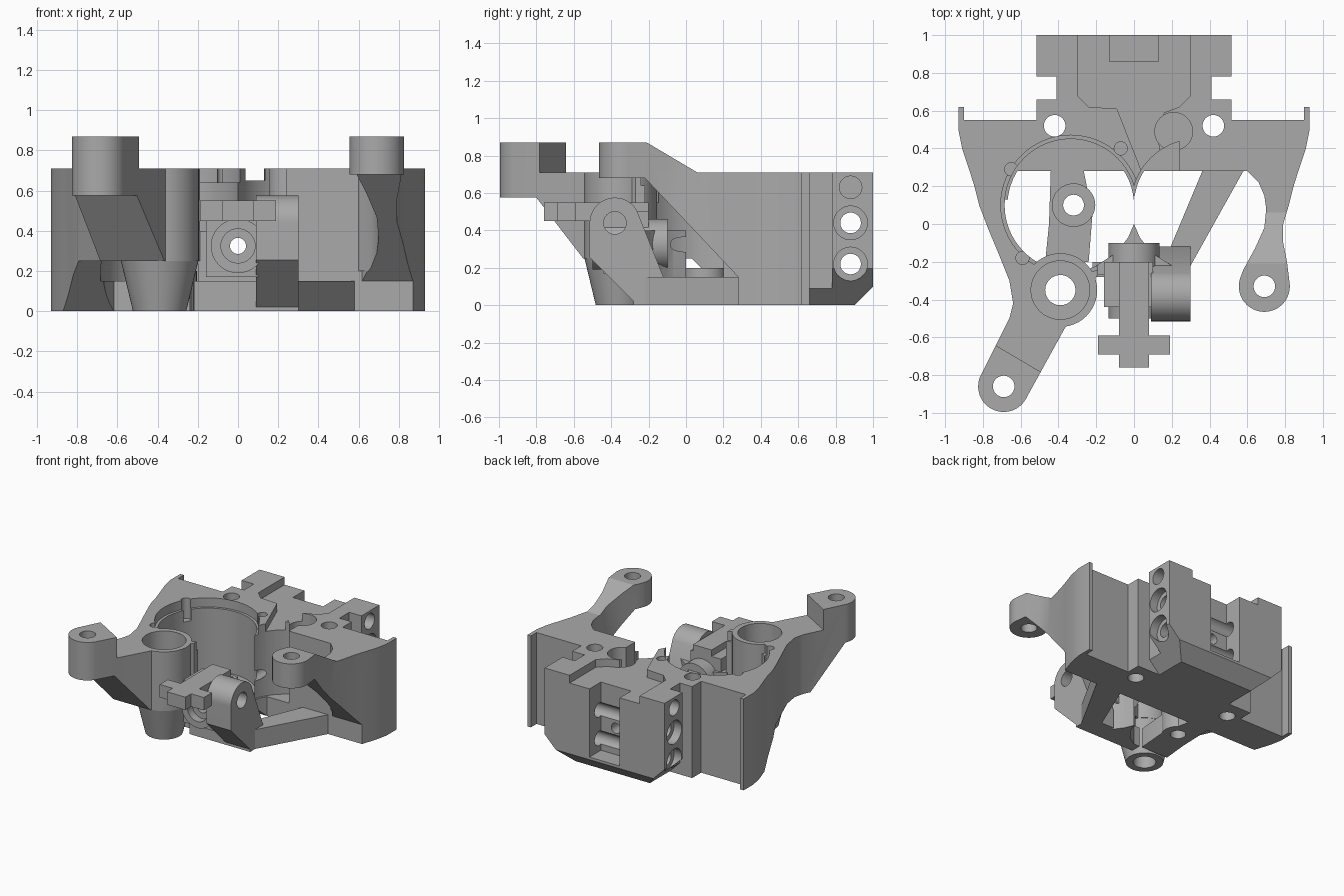
import bpy, bmesh, math

cube = bpy.data.objects.get("Cube")
if cube:
    bpy.data.objects.remove(cube)

grey = bpy.data.materials.new("machined_grey")
grey.use_nodes = True
colour = (0.4, 0.4, 0.4, 1)
grey.diffuse_color = colour
grey.node_tree.nodes["Principled BSDF"].inputs["Base Color"].default_value = colour


def arc(cx, cy, r, start, end, n=32):
    angles = [math.radians(start + (end - start) * i / n) for i in range(n + 1)]
    return [(cx + r * math.cos(a), cy + r * math.sin(a)) for a in angles]


def circle(cx, cy, r, n=48):
    return arc(cx, cy, r, 0, 360, n)[:-1]


def rect(u0, u1, v0, v1):
    return [(u0, v0), (u1, v0), (u1, v1), (u0, v1)]


def mirror(pts):
    return [(-u, v) for u, v in reversed(pts)]


def prism(name, pts, a, b, axis="z"):
    """Extrude a flat outline from a to b along the given axis."""
    place = {"x": lambda u, v, w: (w, u, v),
             "y": lambda u, v, w: (u, w, v),
             "z": lambda u, v, w: (u, v, w)}[axis]
    bm = bmesh.new()
    low = [bm.verts.new(place(u, v, a)) for u, v in pts]
    high = [bm.verts.new(place(u, v, b)) for u, v in pts]
    bm.faces.new(low)
    bm.faces.new(high)
    for i in range(len(pts)):
        j = (i + 1) % len(pts)
        bm.faces.new((low[i], low[j], high[j], high[i]))
    bmesh.ops.recalc_face_normals(bm, faces=bm.faces)
    mesh = bpy.data.meshes.new(name)
    bm.to_mesh(mesh)
    bm.free()
    mesh.materials.append(grey)
    ob = bpy.data.objects.new(name, mesh)
    bpy.context.collection.objects.link(ob)
    return ob


def activate(ob):
    bpy.ops.object.select_all(action="DESELECT")
    ob.select_set(True)
    bpy.context.view_layer.objects.active = ob


def cut(ob, pts, a, b, axis="z", operation="DIFFERENCE"):
    tool = prism("cutter", pts, a, b, axis)
    tool.hide_render = True
    mod = ob.modifiers.new("cut", "BOOLEAN")
    mod.operation, mod.solver, mod.object = operation, "EXACT", tool
    activate(ob)
    bpy.ops.object.modifier_apply(modifier=mod.name)
    bpy.data.objects.remove(tool)


# Main body outline: rear block, wings with lips, two mounting arms
rear = [(0.41, 0.66), (0.41, 0.78), (0.515, 0.78), (0.515, 1)]
wing = [(0.82, 0.1), (0.845, 0.2), (0.87, 0.28), (0.91, 0.4), (0.93, 0.5),
        (0.93, 0.62), (0.9, 0.62), (0.9, 0.55), (0.515, 0.55), (0.515, 0.66)]
left_arm = ([(-0.77, -0.03), (-0.72, -0.15), (-0.66, -0.3), (-0.64, -0.42), (-0.66, -0.5)]
            + arc(-0.69, -0.86, 0.135, 150, 330) + [(-0.36, -0.54)])
right_arm = ([(0.6, 0.28), (0.66, 0.22), (0.69, 0.15), (0.7, 0.08), (0.69, -0.02),
              (0.64, -0.13), (0.58, -0.24)]
             + arc(0.69, -0.33, 0.135, 160, 370) + [(0.81, -0.2), (0.79, -0.1), (0.79, 0)])
centre = [(-0.2, -0.28), (0, -0.1), (0, 0.15), (0.24, 0.15), (0.24, 0.28)]
body = prism("main_body", mirror(wing + rear) + left_arm + centre + right_arm + wing + rear,
             0, 0.87)

# Top levels: raised pads remain only at the arm ends
cut(body, [(1.2, 0.71), (0.06, 0.71), (-0.21, 0.87), (-0.21, 1), (1.2, 1)], 0, 1.2, "x")
cut(body, [(-1.1, -0.425), (0.001, -1.075), (0.001, 1.1), (-1.1, 1.1)], 0.71, 1)

# Sloping undersides of both arms
cut(body, [(0.28, -0.1), (0.28, 0), (0.03, 0.25), (-0.55, 0.25), (-0.8, 0.575),
           (-1.1, 0.575), (-1.1, -0.1)], -1.1, 0.1, "x")
cut(body, [(0.28, -0.1), (0.28, 0.15), (-0.22, 0.68), (-1.1, 0.68), (-1.1, -0.1)],
    0.1, 1.1, "x")

# Twin bores, stepped rim and rim notches
lower = arc(-0.335, 0.1, 0.335, 147.5, 392.5)
cut(body, circle(-0.335, 0.1, 0.35, 64), 0.15, 1)
cut(body, circle(-0.335, 0.1, 0.37, 64), 0.64, 1)
cut(body, arc(0.335, 0.1, 0.35, 105.7, 254.3), 0.15, 1)
cut(body, lower, -0.1, 0.2)
cut(body, mirror(lower), -0.1, 0.2)
for x, y in [(-0.65, 0.29), (-0.07, 0.4), (-0.59, -0.18)]:
    cut(body, circle(x, y, 0.035, 20), 0.55, 1)
cut(body, rect(-0.19, 0.1, -0.4, 0.03), 0.4, 1)

# Recessed channel, curved side pocket and rear pocket
cut(body, [(-0.3, 1.1), (-0.3, 0.68), (-0.24, 0.62), (-0.09, 0.61), (0.04, 0.28), (0.15, 0.28),
           (0.12, 0.5), (0.16, 0.59), (0.24, 0.62), (0.3, 0.68), (0.3, 1.1)], 0.65, 1)
cut(body, circle(0.21, 0.49, 0.1), 0.3, 1)
cut(body, rect(-0.13, 0.13, 0.86, 1.1), 0.12, 1)

# Rear block: lower chamfers and side bolt holes
chamfer = [(0.32, 0), (0.62, 0.3), (0.62, -0.1), (0.32, -0.1)]
for side in (chamfer, mirror(chamfer)):
    cut(body, side, 0.66, 1.1, "y")
cut(body, [(0.9, 0), (1.1, 0.2), (1.1, -0.1), (0.9, -0.1)], -1, 1, "x")
for z in (0.22, 0.44):
    cut(body, circle(0.88, z, 0.055), -1, 1, "x")
    for a, b in ((-0.7, -0.45), (0.45, 0.7)):
        cut(body, circle(0.88, z, 0.09), a, b, "x")
for a, b in ((-0.7, -0.34), (0.34, 0.7)):
    cut(body, circle(0.88, 0.63, 0.06), a, b, "x")

# Vertical bolt holes and the long central hole
for x, y in [(-0.42, 0.52), (0.42, 0.52), (-0.69, -0.86), (0.69, -0.33)]:
    cut(body, circle(x, y, 0.057), -0.1, 1)
cut(body, circle(0, 0.325, 0.04), -0.5, 1.1, "y")

# Socket column: straight cylinder over a tapered foot
column = prism("socket_column", circle(-0.39, -0.35, 0.195), 0, 0.71)
foot = prism("socket_foot", circle(-0.39, -0.35, 0.195), 0, 0.26)
for v in foot.data.vertices:
    if v.co.z < 0.1:
        v.co.x = -0.39 + (v.co.x + 0.39) * 0.68
        v.co.y = -0.35 + (v.co.y + 0.35) * 0.68
cut(column, rect(-1, 0, -1, 0), -0.1, 0.25)
for ob in (body, column, foot):
    cut(ob, circle(-0.39, -0.35, 0.155), 0.2, 1)
    cut(ob, circle(-0.39, -0.35, 0.08), -0.1, 0.3)

# Floor webs and bearing boss
web = prism("floor_web", [(-0.44, 0.3), (-0.45, 0), (-0.47, -0.2), (-0.24, -0.2),
                          (-0.22, 0.05), (-0.27, 0.3)], 0, 0.15)
boss = prism("bearing_boss", circle(-0.32, 0.1, 0.115), 0, 0.2)
for ob in (web, boss):
    cut(ob, circle(-0.32, 0.1, 0.055), -0.1, 0.4)
prism("diagonal_web", [(0.37, 0.3), (0.59, 0.3), (0.3, -0.22), (0.1, -0.22), (0.19, -0.13)],
      0, 0.15)

# Central pointed support between the bores
point = [(0.03, -0.07), (0.09, -0.15), (0.2, -0.22)]
support = prism("centre_support", [(0, 0)] + point + [(0.2, -0.27), (-0.2, -0.27)]
                + mirror(point), 0, 0.4)
base = prism("front_base", rect(-0.22, 0.3, -0.28, -0.2), 0, 0.15)

# Front nozzle with a stepped mouth and T-shaped top bar
nozzle = prism("nozzle", circle(0, 0.325, 0.135), -0.5, -0.1, "y")
block = prism("nozzle_block", rect(-0.16, 0.1, 0.17, 0.5), -0.44, -0.2, "y")
for ob in (support, nozzle, block):
    cut(ob, circle(0, 0.325, 0.04), -0.8, 0.3, "y")
cut(nozzle, circle(0, 0.325, 0.085), -0.6, -0.44, "y")
prism("top_bar", [(-0.08, -0.2), (-0.08, -0.59), (-0.19, -0.59), (-0.19, -0.69),
                  (-0.08, -0.69), (-0.08, -0.76), (0.08, -0.76), (0.08, -0.69),
                  (0.19, -0.69), (0.19, -0.59), (0.08, -0.59), (0.08, -0.2)], 0.45, 0.55)

# Cross tube carried on a sloping lug
lug = prism("tube_lug", arc(-0.38, 0.44, 0.135, 30, 180)
            + [(-0.515, 0.255), (-0.26, 0), (-0.12, 0), (-0.12, 0.15)], 0.09, 0.3, "x")
cut(lug, circle(-0.38, 0.44, 0.06), -0.1, 0.5, "x")

for ob in list(bpy.context.collection.objects):
    if ob.type == "MESH" and grey.name in ob.data.materials:
        activate(ob)
        bpy.ops.object.shade_smooth_by_angle(angle=math.radians(30))
